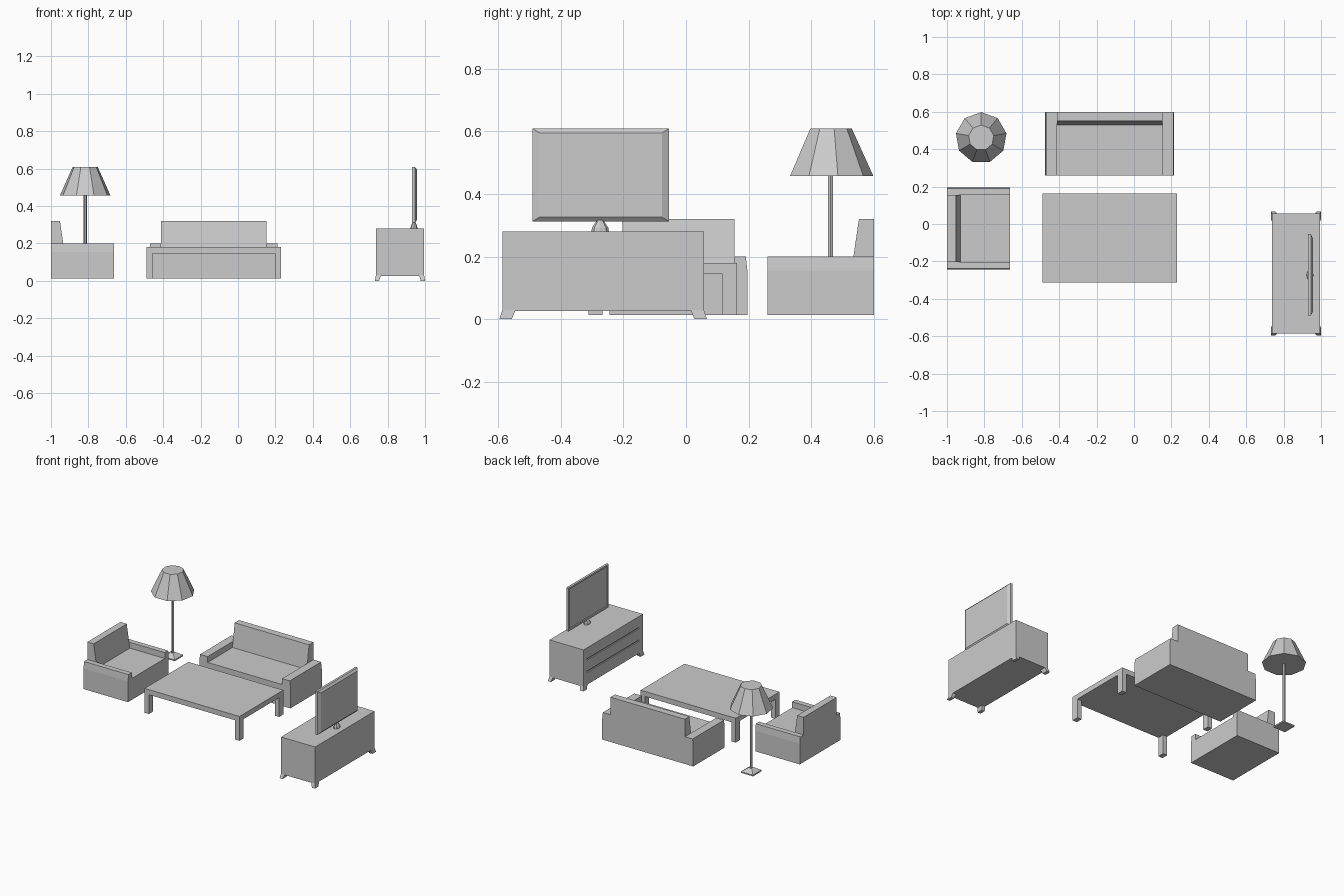
import bpy, bmesh, math
from mathutils import Matrix, Vector

if "Cube" in bpy.data.objects:
    bpy.data.objects.remove(bpy.data.objects["Cube"])


def finish(name, bm, matrix=None):
    bmesh.ops.recalc_face_normals(bm, faces=bm.faces)
    mesh = bpy.data.meshes.new(name)
    bm.to_mesh(mesh)
    bm.free()
    ob = bpy.data.objects.new(name, mesh)
    if matrix:
        ob.matrix_world = matrix
    bpy.context.collection.objects.link(ob)
    return ob


def loft(name, rings, matrix=None):
    """Skin a list of closed rings and cap both ends."""
    bm = bmesh.new()
    loops = [[bm.verts.new(p) for p in ring] for ring in rings]
    n = len(loops[0])
    for a, b in zip(loops, loops[1:]):
        for i in range(n):
            j = (i + 1) % n
            bm.faces.new((a[i], a[j], b[j], b[i]))
    bm.faces.new(loops[0])
    bm.faces.new(loops[-1])
    return finish(name, bm, matrix)


def rect(x0, x1, y0, y1, z):
    return [(x0, y0, z), (x1, y0, z), (x1, y1, z), (x0, y1, z)]


def box(name, x0, x1, y0, y1, z0, z1):
    return loft(name, [rect(x0, x1, y0, y1, z0), rect(x0, x1, y0, y1, z1)])


def circle(r, z, sides, cx, cy, start):
    angles = [start + 2 * math.pi * i / sides for i in range(sides)]
    return [(cx + r * math.cos(a), cy + r * math.sin(a), z) for a in angles]


# Upholstered seats: U-shaped body and a sloped backrest between the arms
def seating(name, half, arm, depth, matrix):
    d = depth / 2
    inner = half - arm
    right = [(half, 0.013), (half, 0.155), (half - 0.005, 0.2), (inner, 0.2), (inner, 0.16)]
    profile = right + [(-x, z) for x, z in reversed(right)]
    loft(name + "_body", [[(x, y, z) for x, z in profile] for y in (-d, d)], matrix)
    back = [(d, 0.15), (d, 0.32), (d - 0.048, 0.32), (d - 0.073, 0.15)]
    loft(name + "_backrest", [[(x, y, z) for y, z in back] for x in (-inner, inner)], matrix)


seating("sofa", 0.345, 0.063, 0.34, Matrix.Translation((-0.13, 0.43, 0)))
seating("armchair", 0.22, 0.041, 0.337,
        Matrix.Translation((-0.8315, -0.024, 0)) @ Matrix.Rotation(math.pi / 2, 4, 'Z'))

# Coffee table
TX, TY = (-0.49, 0.23), (-0.312, 0.162)
box("table_top", *TX, *TY, 0.145, 0.18)
for x0 in (TX[0], TX[1] - 0.033):
    for y0 in (TY[0], TY[1] - 0.045):
        box("table_leg", x0, x0 + 0.033, y0, y0 + 0.045, 0.013, 0.146)

# Media cabinet with two drawer grooves on the room side
CX, CY = (0.737, 0.995), (-0.586, 0.057)
cabinet = box("cabinet", *CX, *CY, 0.027, 0.28)
for z in (0.11, 0.195):
    cutter = box("groove_cutter", CX[0] - 0.01, CX[0] + 0.008, CY[0] + 0.04, CY[1] - 0.04, z, z + 0.01)
    cutter.hide_render = True
    cutter.hide_set(True)
    mod = cabinet.modifiers.new("groove", 'BOOLEAN')
    mod.object = cutter
    mod.solver = 'EXACT'

# Splayed cabinet feet
for x, sx in ((CX[0], 1), (CX[1], -1)):
    for y, sy in ((CY[0], 1), (CY[1], -1)):
        top = rect(x, x + sx * 0.027, y, y + sy * 0.042, 0.03)
        low = rect(x - sx * 0.005, x + sx * 0.018, y - sy * 0.01, y + sy * 0.03, 0)
        loft("cabinet_foot", [low, top])

# Television: recessed screen on the room side, chamfered back
def tv_ring(x, dy, dz):
    y0, y1, z0, z1 = -0.49 + dy, -0.054 - dy, 0.312 + dz, 0.609 - dz
    return [(x, y0, z0), (x, y1, z0), (x, y1, z1), (x, y0, z1)]


loft("television", [tv_ring(0.934, 0.014, 0.014), tv_ring(0.929, 0.012, 0.012),
                    tv_ring(0.929, 0, 0), tv_ring(0.945, 0, 0), tv_ring(0.957, 0.022, 0.014)])

# Television stand
stand = [(0.028, 0.28), (0.026, 0.292), (0.014, 0.31), (0.012, 0.33)]
loft("television_stand",
     [[(0.941 + 0.65 * (x - 0.941), y, z) for x, y, z in circle(r, z, 8, 0.941, -0.274, 0)]
      for r, z in stand])

# Floor lamp
LX, LY = -0.817, 0.461
loft("lamp_base", [rect(LX - h, LX + h, LY - h, LY + h, z)
                   for h, z in ((0.046, 0.013), (0.046, 0.022), (0.016, 0.042))])
loft("lamp_pole", [circle(0.009, z, 6, LX, LY, 0) for z in (0.035, 0.5)])
loft("lamp_shade", [circle(0.137, 0.457, 9, LX, LY, math.pi / 2),
                    circle(0.068, 0.609, 9, LX, LY, math.pi / 2)])
